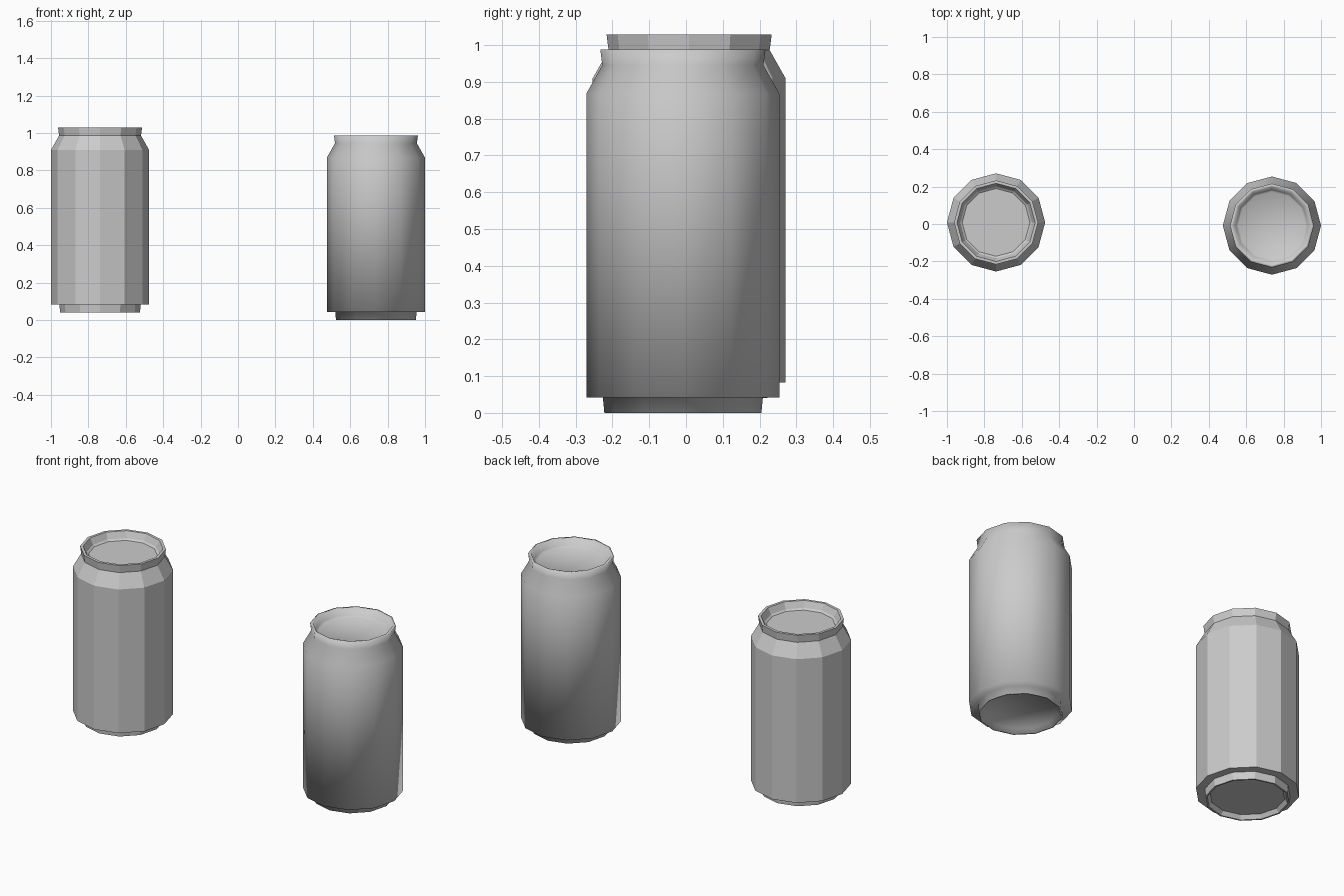
import bpy, bmesh
from math import cos, sin, pi

if "Cube" in bpy.data.objects:
    bpy.data.objects.remove(bpy.data.objects["Cube"])

SIDES = 12
# (radius, height) from the recessed base, up the body, over the rim to the lid
PROFILE = [
    (0.190, 0.022), (0.205, 0.0), (0.2135, 0.0), (0.2175, 0.042),
    (0.2625, 0.042), (0.2625, 0.868), (0.219, 0.945), (0.2245, 0.988),
    (0.209, 0.988), (0.192, 0.953), (0.181, 0.945),
]


def make_can(name, location, smooth):
    bm = bmesh.new()
    # stacked rings of the lathe profile
    rings = []
    for r, z in PROFILE:
        rings.append([bm.verts.new((r * cos(2 * pi * i / SIDES),
                                    r * sin(2 * pi * i / SIDES), z))
                      for i in range(SIDES)])
    for low, high in zip(rings, rings[1:]):
        for i in range(SIDES):
            j = (i + 1) % SIDES
            bm.faces.new((low[i], low[j], high[j], high[i]))
    # base and lid
    bm.faces.new(rings[0][::-1])
    bm.faces.new(rings[-1])
    bmesh.ops.recalc_face_normals(bm, faces=bm.faces)
    for f in bm.faces:
        f.smooth = smooth
    mesh = bpy.data.meshes.new(name)
    bm.to_mesh(mesh)
    bm.free()
    obj = bpy.data.objects.new(name, mesh)
    obj.location = location
    bpy.context.collection.objects.link(obj)


# faceted can on the left, smooth can on the right
make_can("faceted_can", (-0.7375, 0.0085, 0.041), False)
make_can("smooth_can", (0.7375, -0.0085, 0.0), True)
